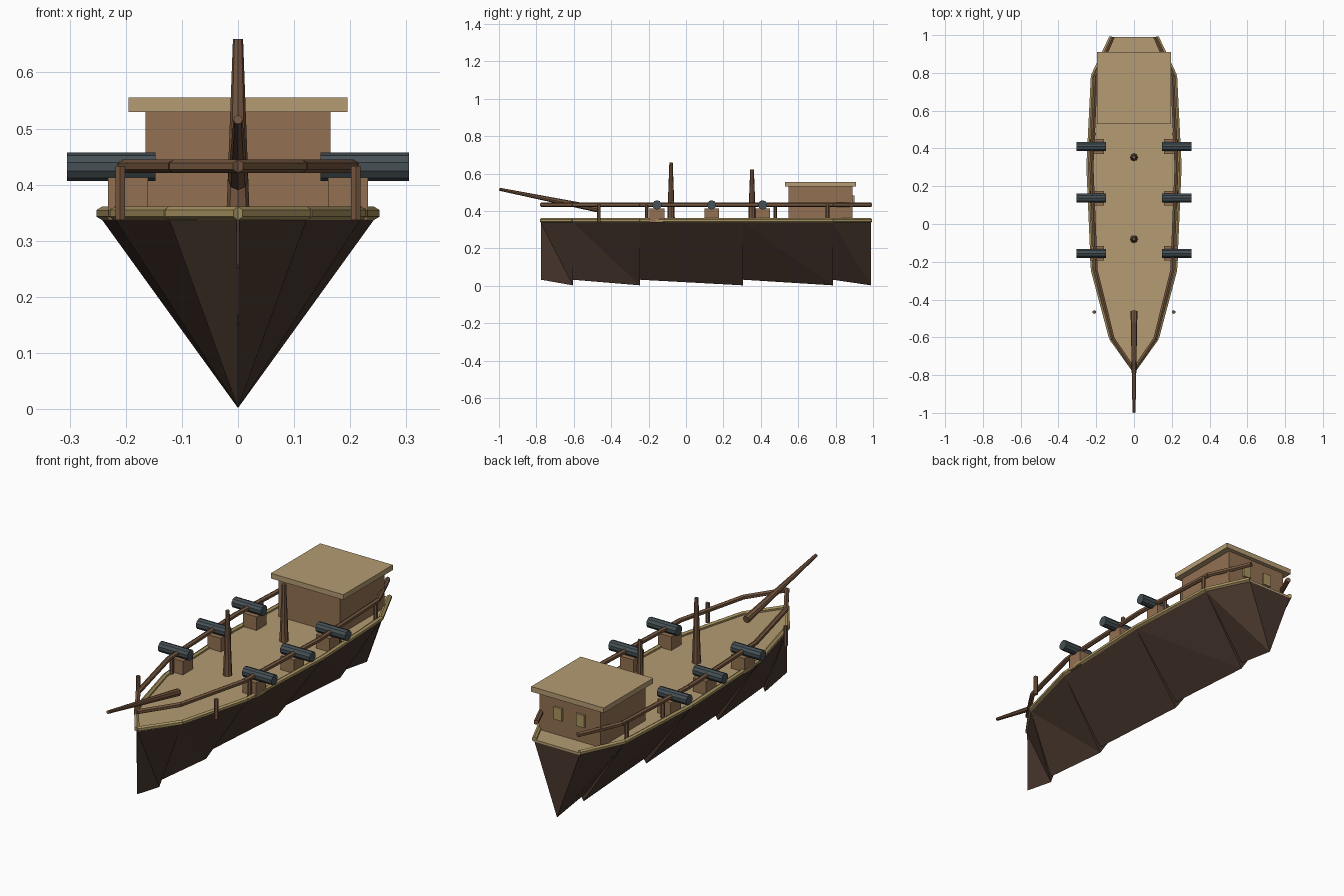
import bpy, bmesh, math
from mathutils import Vector

if "Cube" in bpy.data.objects:
    bpy.data.objects.remove(bpy.data.objects["Cube"])


def mat(name, rgb):
    m = bpy.data.materials.new(name)
    m.diffuse_color = (*rgb, 1)
    m.use_nodes = True
    m.node_tree.nodes["Principled BSDF"].inputs["Base Color"].default_value = m.diffuse_color
    return m


HULL = mat("dark_wood", (0.062, 0.036, 0.025))
DECK = mat("pale_wood", (0.46, 0.33, 0.17))
WOOD = mat("mid_wood", (0.29, 0.165, 0.085))
RAIL = mat("rail_wood", (0.18, 0.095, 0.05))
GOLD = mat("gold_trim", (0.40, 0.30, 0.12))
IRON = mat("iron", (0.06, 0.08, 0.09))


def finish(name, bm, material):
    bmesh.ops.recalc_face_normals(bm, faces=bm.faces[:])
    me = bpy.data.meshes.new(name)
    bm.to_mesh(me)
    bm.free()
    me.materials.append(material)
    ob = bpy.data.objects.new(name, me)
    bpy.context.collection.objects.link(ob)
    return ob


def box(name, lo, hi, material):
    bm = bmesh.new()
    bmesh.ops.create_cube(bm, size=1)
    for v in bm.verts:
        v.co = [l + (c + 0.5) * (h - l) for l, h, c in zip(lo, hi, v.co)]
    return finish(name, bm, material)


def add_rod(bm, a, b, r1, r2, sides):
    a, b = Vector(a), Vector(b)
    d = b - a
    vs = bmesh.ops.create_cone(bm, cap_ends=True, segments=sides,
                               radius1=r1, radius2=r2, depth=d.length)["verts"]
    rot = d.to_track_quat('Z', 'Y')
    for v in vs:
        v.co = rot @ v.co + (a + b) / 2


def rod(name, a, b, r1, r2, sides, material):
    bm = bmesh.new()
    add_rod(bm, a, b, r1, r2, sides)
    return finish(name, bm, material)


# deck outline: half width and y of each station from bow to stern
STATIONS = [(0.003, -0.775), (0.122, -0.605), (0.218, -0.245),
            (0.242, 0.305), (0.218, 0.785), (0.121, 0.99)]
TOP = 0.337

# hull: overlapping V-shaped segments with a stepped keel
bm = bmesh.new()
for (w0, y0), (w1, y1) in zip(STATIONS, STATIONS[1:]):
    L0, R0, K0 = [bm.verts.new(p) for p in ((-w0, y0, TOP), (w0, y0, TOP), (0, y0, 0.032))]
    L1, R1, K1 = [bm.verts.new(p) for p in ((-w1, y1, TOP), (w1, y1, TOP), (0, y1, 0.002))]
    for f in ((L0, R0, K0), (L1, K1, R1), (L0, L1, R1, R0),
              (R0, R1, K1), (R0, K1, K0), (L0, K1, L1), (L0, K0, K1)):
        bm.faces.new(f)
finish("hull", bm, HULL)

# deck slab
bm = bmesh.new()
outline = [(w, y) for w, y in STATIONS] + [(-w, y) for w, y in reversed(STATIONS)]
face = bm.faces.new([bm.verts.new((x, y, TOP)) for x, y in outline])
ext = bmesh.ops.extrude_face_region(bm, geom=[face])["geom"]
for v in ext:
    if isinstance(v, bmesh.types.BMVert):
        v.co.z += 0.01
finish("deck", bm, DECK)


# trim and railing: straight six-sided rods between stations on both sides
def edge_rods(name, z, r, scale, material):
    bm = bmesh.new()
    for s in (-1, 1):
        pts = [(0 if i == 0 else s * w * scale, y, z) for i, (w, y) in enumerate(STATIONS)]
        for a, b in zip(pts, pts[1:]):
            add_rod(bm, a, b, r, r, 6)
    finish(name, bm, material)


edge_rods("deck_trim", 0.349, 0.012, 1.0, GOLD)
edge_rods("railing", 0.433, 0.012, 0.93, RAIL)

for s, side in ((-1, "left"), (1, "right")):
    # railing posts
    for i, y in enumerate((-0.466, -0.21, 0.135, 0.477, 0.756)):
        rod(f"rail_post_{side}_{i}", (s * 0.21, y, TOP), (s * 0.21, y, 0.433),
            0.01, 0.01, 6, RAIL)
    # cannons on block mounts
    for i, y in enumerate((-0.155, 0.137, 0.41)):
        xs = sorted((s * 0.16, s * 0.232))
        box(f"cannon_mount_{side}_{i}", (xs[0], y - 0.039, TOP), (xs[1], y + 0.039, 0.413), WOOD)
        rod(f"cannon_{side}_{i}", (s * 0.147, y, 0.432), (s * 0.305, y, 0.432),
            0.025, 0.025, 10, IRON)

# mast stumps and bowsprit
rod("fore_mast", (0, -0.08, TOP), (0, -0.08, 0.66), 0.021, 0.009, 8, RAIL)
rod("aft_mast", (0, 0.353, TOP), (0, 0.353, 0.622), 0.021, 0.01, 8, RAIL)
rod("bowsprit", (0, -0.462, 0.408), (0, -0.998, 0.516), 0.018, 0.008, 8, RAIL)

# cabin, roof and stern windows
box("cabin", (-0.165, 0.547, TOP), (0.165, 0.89, 0.532), WOOD)
box("cabin_roof", (-0.195, 0.53, 0.53), (0.195, 0.91, 0.555), DECK)
for s in (-1, 1):
    box("stern_window", (s * 0.06 - 0.022, 0.885, 0.423), (s * 0.06 + 0.022, 0.9, 0.483), GOLD)
